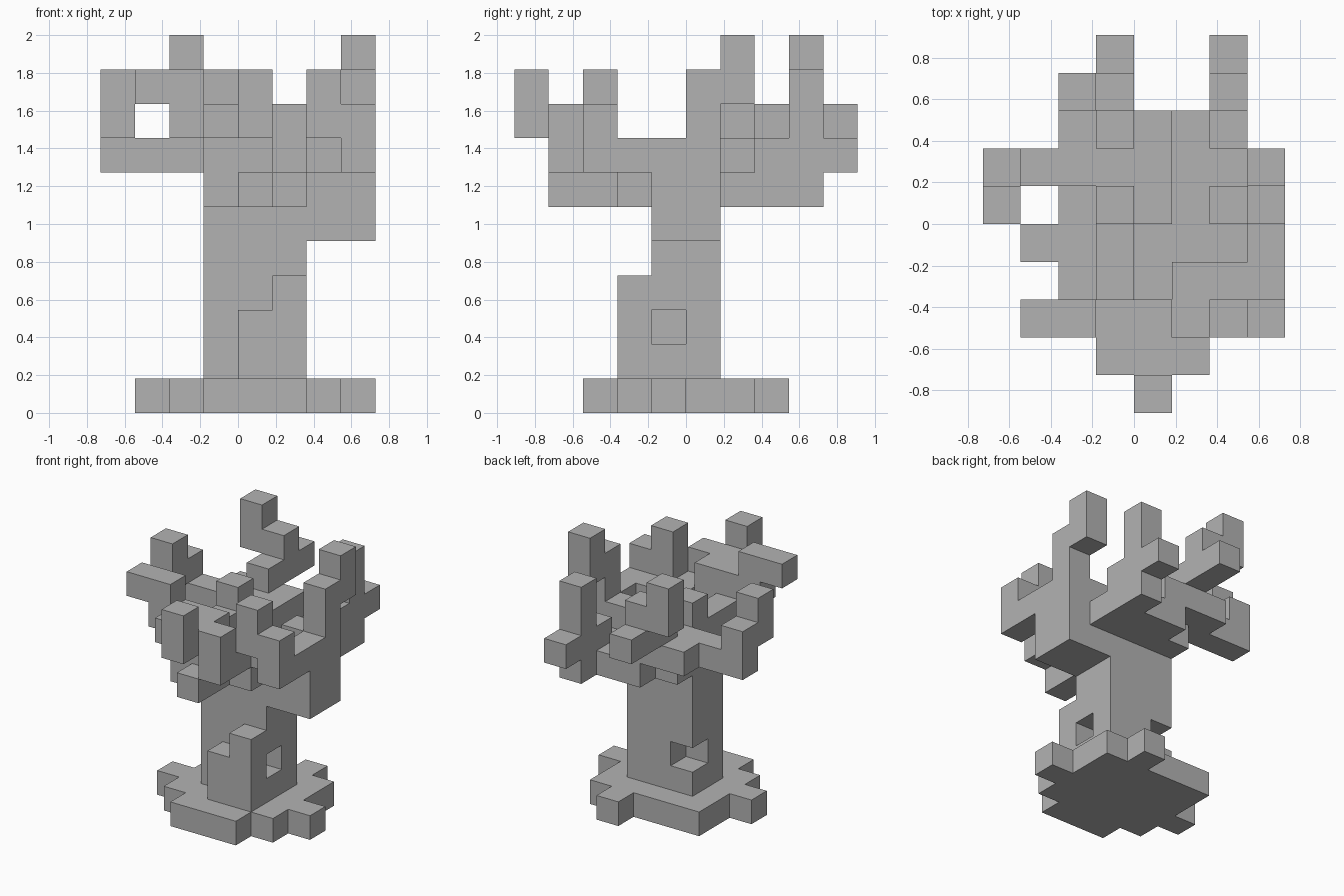
import bpy
import bmesh
from itertools import product
from mathutils import Vector

default_cube = bpy.data.objects.get("Cube")
if default_cube:
    bpy.data.objects.remove(default_cube, do_unlink=True)

UNIT = 2 / 11  # edge length of one block
LEFT, BACK, UP = Vector((1, 0, 0)), Vector((0, 1, 0)), Vector((0, 0, 1))
STEPS = {"left": LEFT, "right": -LEFT, "back": BACK, "front": -BACK, "up": UP, "down": -UP}

stone = bpy.data.materials.new("plain_grey")
stone.use_nodes = True
stone.diffuse_color = (0.45, 0.45, 0.45, 1)
stone.node_tree.nodes["Principled BSDF"].inputs["Base Color"].default_value = stone.diffuse_color

owner = {}  # block position -> name of the part it belongs to


def key(position):
    return tuple(round(value) for value in position)


def fill(part, corner, size):
    """Add a solid box of blocks, growing from its lowest corner."""
    for offset in product(*map(range, size)):
        owner.setdefault(key(Vector(corner) + Vector(offset)), part)


def grow(part, start, path=""):
    """Add a chain of single blocks that turns as the path tells."""
    position = Vector(start)
    owner.setdefault(key(position), part)
    for word in path.split():
        position += STEPS[word]
        owner.setdefault(key(position), part)


def skin(part):
    """Cover the exposed sides of a part's blocks and merge the flat areas."""
    bm = bmesh.new()
    for cell in [c for c in owner if owner[c] == part]:
        centre = Vector(cell) + (LEFT + BACK + UP) / 2
        for normal in STEPS.values():
            if key(Vector(cell) + normal) in owner:
                continue
            u = normal.yzx / 2
            v = normal.cross(u)
            middle = centre + normal / 2
            ring = (middle - u - v, middle + u - v, middle + u + v, middle - u + v)
            bm.faces.new([bm.verts.new(point * UNIT) for point in ring])
    bmesh.ops.remove_doubles(bm, verts=bm.verts, dist=UNIT / 100)
    bmesh.ops.dissolve_limit(bm, angle_limit=0.01, verts=bm.verts, edges=bm.edges)
    mesh = bpy.data.meshes.new(part)
    bm.to_mesh(mesh)
    bm.free()
    mesh.materials.append(stone)
    bpy.context.scene.collection.objects.link(bpy.data.objects.new(part, mesh))


# Stepped ground plate, row by row from the front, with one stray block behind
for row, reach in enumerate((1, 2, 3, 2, 2)):
    fill("base", (-reach, row - 3, 0), (2 * reach + 1, 1, 1))
grow("base", (1, 2, 0))

# Main column with two hollows, and the root at its foot
fill("trunk", (-1, -1, 1), (3, 2, 6))
for hollow in ((1, -1, 2), (-1, 0, 2)):
    del owner[hollow]
grow("front_root", (0, -2, 2), "down left up up")

# Heavy limb on the left, its ledge and its two upright twigs
fill("left_branch", (2, -1, 5), (2, 2, 2))
grow("left_branch", (2, 0, 7), "left front front right right front")
grow("left_front_twig", (3, -3, 7), "up right up")
grow("left_back_twig", (3, 0, 8), "up back up")

# Limb reaching forwards, its flat crown and the twigs around it
fill("front_branch", (-1, -3, 6), (2, 2, 1))
grow("front_branch", (1, -2, 6), "right front front")
grow("front_branch", (-1, -1, 7), "front front left")
fill("front_crown", (-1, -4, 8), (2, 2, 1))
grow("front_left_twig", (1, -4, 7), "up right front up")
grow("front_right_twig", (-2, -3, 8), "up right")

# Short stub in the middle of the tree
grow("middle_stub", (-1, 0, 7), "up")

# Limb reaching backwards, with a spur and an upright twig
fill("back_branch", (0, 1, 6), (3, 2, 1))
grow("back_branch", (-1, 1, 6))
grow("back_branch", (0, 0, 7), "back back")
grow("back_spur", (2, 2, 7), "back back")
grow("back_left_twig", (2, 3, 6), "up up up")

# Limb to the right ending in a raised hook, and the tall twig behind it
grow("right_branch", (-1, 1, 7), "right right right up front up")
grow("back_right_twig", (-2, 2, 7), "left up back back front up right up")

for part in sorted(set(owner.values())):
    skin(part)
